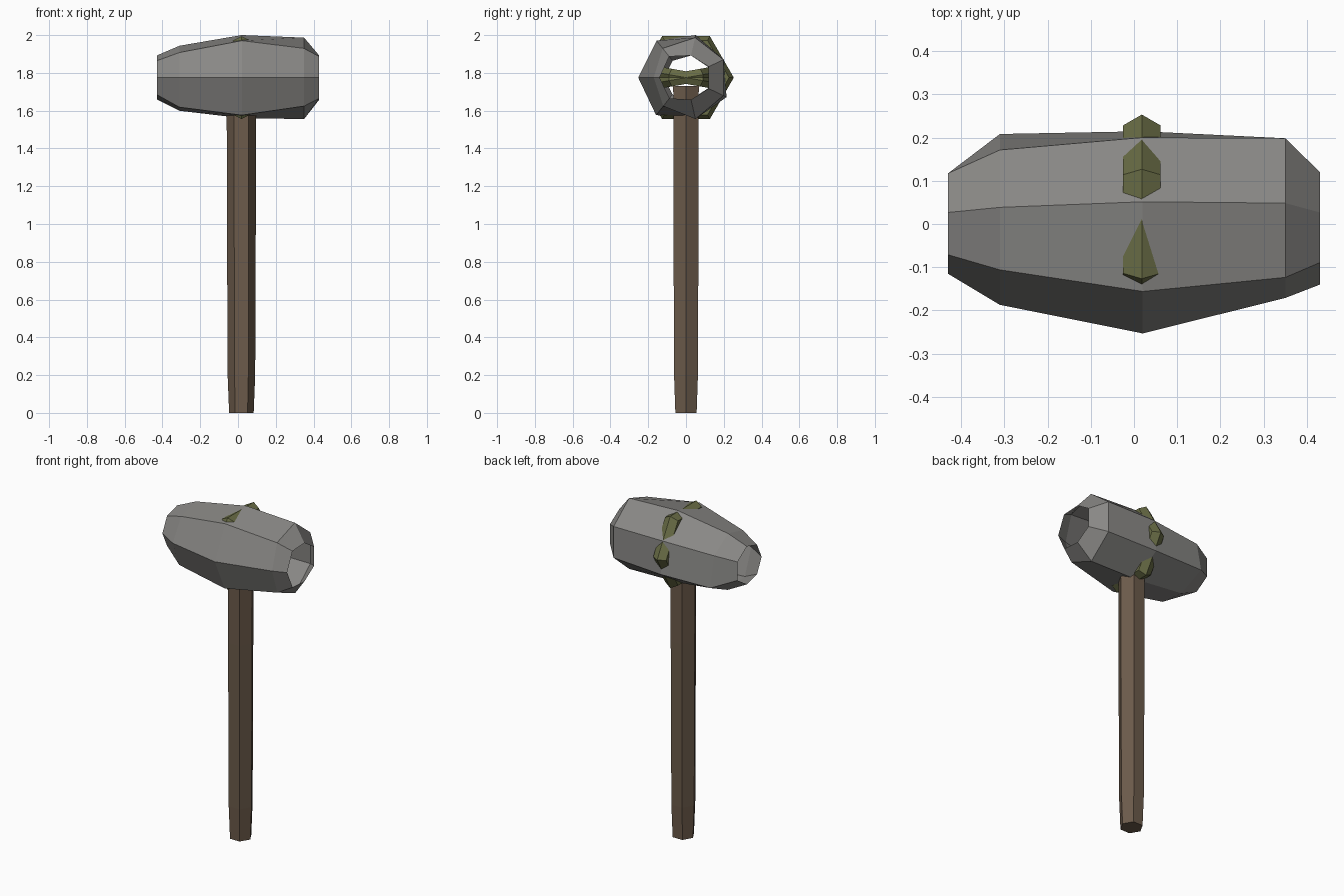
import bpy, math
from mathutils import Matrix, Vector

if "Cube" in bpy.data.objects:
    bpy.data.objects.remove(bpy.data.objects["Cube"])


def material(name, rgb):
    m = bpy.data.materials.new(name)
    m.diffuse_color = (*rgb, 1)
    m.use_nodes = True
    m.node_tree.nodes["Principled BSDF"].inputs["Base Color"].default_value = m.diffuse_color
    return m


def loft(name, rings, mat=None, caps=False, closed=False):
    """Join rings of points into a faceted skin."""
    n, count = len(rings[0]), len(rings)
    verts = [p for r in rings for p in r]
    faces = []
    for i in range(count if closed else count - 1):
        a, b = i * n, ((i + 1) % count) * n
        for j in range(n):
            k = (j + 1) % n
            faces.append((a + j, a + k, b + k, b + j))
    if caps:
        faces.append(tuple(reversed(range(n))))
        faces.append(tuple(range((count - 1) * n, count * n)))
    mesh = bpy.data.meshes.new(name)
    mesh.from_pydata(verts, [], faces)
    ob = bpy.data.objects.new(name, mesh)
    bpy.context.collection.objects.link(ob)
    if mat:
        mesh.materials.append(mat)
    return ob


def band(name, major, minor, rot, mat):
    """Six-sided low-poly cord loop around the middle of the head."""
    rings = []
    for i in range(6):
        a = i * math.pi / 3
        ring = []
        for j in range(6):
            t = j * math.pi / 3
            r = major + minor * math.cos(t)
            p = Vector((r * math.cos(a), r * math.sin(a), minor * math.sin(t)))
            ring.append(rot @ p + Vector((CX, 0, CZ)))
        rings.append(ring)
    return loft(name, rings, mat, closed=True)


CX, CZ = 0.018, 1.775
wood = material("wood", (0.15, 0.105, 0.07))
moss = material("moss_green", (0.14, 0.15, 0.06))
stone = material("stone", (0.25, 0.245, 0.235))

# Stone head: open seven-sided barrel with uneven radii
stations = [
    (-0.43, (0.115, 0.114, 0.120, 0.130, 0.130, 0.118, 0.115)),
    (-0.31, (0.187, 0.170, 0.173, 0.190, 0.231, 0.180, 0.200)),
    (0.02, (0.253, 0.250, 0.231, 0.222, 0.238, 0.220, 0.254)),
    (0.35, (0.171, 0.198, 0.217, 0.220, 0.220, 0.225, 0.193)),
    (0.43, (0.140, 0.143, 0.120, 0.133, 0.133, 0.120, 0.140)),
]
rings = []
for x, radii in stations:
    rings.append([(x, -r * math.cos(k * math.tau / 7), CZ + r * math.sin(k * math.tau / 7))
                  for k, r in enumerate(radii)])
loft("hammer_head", rings, stone)

# Six-sided wooden handle, tapering at the foot
loft("handle", [[(CX + r * math.cos(k * math.pi / 3), r * math.sin(k * math.pi / 3), z)
                 for k in range(6)]
                for z, r in ((0, 0.065), (0.2, 0.073), (1.2, 0.077), (1.73, 0.078))],
     wood, caps=True)

# Cord loop around the head, mostly sunk below the stone surface
upright = Matrix.Rotation(math.pi / 2, 3, 'Z') @ Matrix.Rotation(math.pi / 2, 3, 'X')
band("head_binding", 0.203, 0.050, upright, moss)

# Crossed loops around the handle top, inside the head
for i, tilt in enumerate((-10, 10)):
    rot = Matrix.Rotation(math.radians(tilt), 3, 'X') @ Matrix.Rotation(math.pi / 2, 3, 'Z')
    band(f"inner_binding_{i + 1}", 0.145, 0.038, rot, moss)
